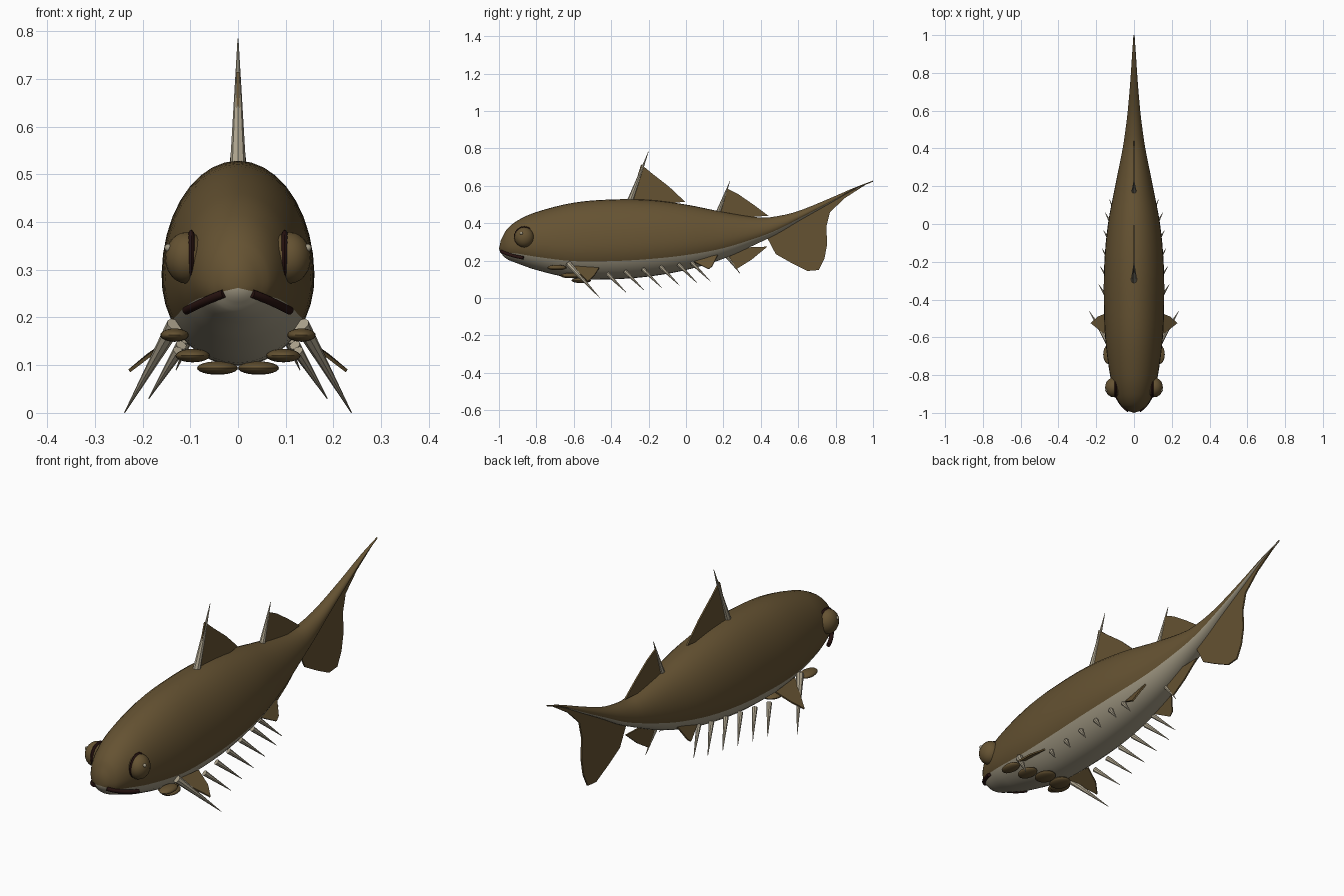
import bpy, bmesh, math
from mathutils import Vector

cube = bpy.data.objects.get("Cube")
if cube:
    bpy.data.objects.remove(cube, do_unlink=True)


def material(name, rgb):
    m = bpy.data.materials.new(name)
    m.use_nodes = True
    m.diffuse_color = (*rgb, 1)
    m.node_tree.nodes["Principled BSDF"].inputs["Base Color"].default_value = (*rgb, 1)
    return m


BROWN = material("brown skin", (0.13, 0.085, 0.032))
PALE = material("pale belly", (0.36, 0.32, 0.23))
BONE = material("bone spine", (0.42, 0.37, 0.27))
DARK = material("dark mouth", (0.02, 0.006, 0.005))


def finish(name, bm, *mats, smooth=True):
    bmesh.ops.recalc_face_normals(bm, faces=bm.faces)
    me = bpy.data.meshes.new(name)
    bm.to_mesh(me)
    bm.free()
    for m in mats:
        me.materials.append(m)
    ob = bpy.data.objects.new(name, me)
    bpy.context.collection.objects.link(ob)
    if smooth:
        bpy.ops.object.select_all(action="DESELECT")
        ob.select_set(True)
        bpy.context.view_layer.objects.active = ob
        bpy.ops.object.shade_smooth_by_angle(angle=math.radians(40))
    return ob


def ellipsoid(name, centre, size, mat):
    bm = bmesh.new()
    bmesh.ops.create_uvsphere(bm, u_segments=20, v_segments=12, radius=1)
    bmesh.ops.scale(bm, vec=size, verts=bm.verts)
    bmesh.ops.translate(bm, vec=centre, verts=bm.verts)
    return finish(name, bm, mat)


def spine(name, base, tip, radius):
    base, tip = Vector(base), Vector(tip)
    axis = tip - base
    bm = bmesh.new()
    bmesh.ops.create_cone(bm, cap_ends=True, segments=8, radius1=radius,
                          radius2=0.001, depth=axis.length)
    rot = axis.to_track_quat("Z", "Y").to_matrix()
    bmesh.ops.rotate(bm, matrix=rot, verts=bm.verts)
    bmesh.ops.translate(bm, vec=(base + tip) / 2, verts=bm.verts)
    return finish(name, bm, BONE, smooth=False)


def fin(name, points):
    bm = bmesh.new()
    bm.faces.new([bm.verts.new(p) for p in points])
    ob = finish(name, bm, BROWN, smooth=False)
    mod = ob.modifiers.new("thickness", "SOLIDIFY")
    mod.thickness, mod.offset = 0.007, 0
    return ob


def middle_fin(name, outline):
    return fin(name, [(0, y, z) for y, z in outline])


# Body stations: y, half width, bottom z, top z
STATIONS = [
    (-0.99, 0.03, 0.24, 0.31), (-0.96, 0.07, 0.21, 0.365),
    (-0.9, 0.1, 0.185, 0.415), (-0.8, 0.127, 0.15, 0.46),
    (-0.6, 0.153, 0.105, 0.51), (-0.4, 0.16, 0.1, 0.527),
    (-0.2, 0.157, 0.115, 0.525), (0, 0.138, 0.15, 0.5),
    (0.2, 0.1, 0.21, 0.46), (0.4, 0.06, 0.3, 0.43),
    (0.5, 0.045, 0.35, 0.44), (0.6, 0.033, 0.41, 0.465),
    (0.75, 0.02, 0.495, 0.525), (0.9, 0.01, 0.58, 0.59), (1, 0.003, 0.622, 0.628)]


def smooth_stations(rows, steps=4):
    out = []
    rows = [Vector(r) for r in rows]
    for i in range(len(rows) - 1):
        a, b = rows[i], rows[i + 1]
        before, after = rows[max(i - 1, 0)], rows[min(i + 2, len(rows) - 1)]
        span = b[0] - a[0]
        ta = (b - before) * (span / (b[0] - before[0]))
        tb = (after - a) * (span / (after[0] - a[0]))
        for k in range(steps):
            t = k / steps
            out.append(a * (2*t**3 - 3*t*t + 1) + ta * (t**3 - 2*t*t + t)
                       + b * (3*t*t - 2*t**3) + tb * (t**3 - t*t))
    return out + [rows[-1]]


# Each ring has corners on the line where the belly colour starts
EDGE, BACK, BELLY = math.radians(28), 24, 12
angles = [-EDGE + (math.pi + 2 * EDGE) * i / BACK for i in range(BACK)]
angles += [math.pi + EDGE + (math.pi - 2 * EDGE) * i / BELLY for i in range(BELLY)]
bm = bmesh.new()
rings = []
for y, w, lo, hi in smooth_stations(STATIONS):
    mid = lo + 0.43 * (hi - lo)
    rings.append([bm.verts.new((w * math.cos(a), y, mid + math.sin(a) *
                  (hi - mid if math.sin(a) > 0 else mid - lo))) for a in angles])
snout = bm.verts.new((0, -1, 0.262))
count = len(angles)
for i in range(count):
    j, colour = (i + 1) % count, int(i >= BACK)
    bm.faces.new((snout, rings[0][i], rings[0][j])).material_index = colour
    for r, s in zip(rings, rings[1:]):
        bm.faces.new((r[i], s[i], s[j], r[j])).material_index = colour
bm.faces.new(rings[-1])
finish("body", bm, BROWN, PALE)

# Fins and spines along the middle
middle_fin("front_dorsal_fin", [(-0.3, 0.52), (-0.24, 0.715), (-0.18, 0.665),
                                (-0.09, 0.595), (-0.005, 0.515), (-0.1, 0.505)])
spine("front_dorsal_spine", (0, -0.3, 0.515), (0, -0.2, 0.785), 0.017)
middle_fin("rear_dorsal_fin", [(0.17, 0.45), (0.22, 0.585), (0.28, 0.555),
                               (0.36, 0.5), (0.44, 0.44), (0.3, 0.43)])
spine("rear_dorsal_spine", (0, 0.17, 0.45), (0, 0.235, 0.625), 0.014)
middle_fin("anal_fin", [(0.2, 0.23), (0.27, 0.155), (0.35, 0.205),
                        (0.435, 0.275), (0.3, 0.27)])
spine("anal_spine", (0, 0.21, 0.235), (0, 0.29, 0.13), 0.011)
middle_fin("tail_fin", [(0.43, 0.33), (0.48, 0.235), (0.56, 0.19), (0.65, 0.145),
                        (0.71, 0.15), (0.74, 0.21), (0.755, 0.29), (0.75, 0.38),
                        (0.77, 0.46), (0.85, 0.535), (0.97, 0.612), (0.75, 0.51),
                        (0.6, 0.43)])

# Paired parts
for side, s in (("left", 1), ("right", -1)):
    ellipsoid(side + "_eye", (s * 0.108, -0.865, 0.325), (0.045, 0.052, 0.054), BROWN)
    ellipsoid(side + "_eye_glint", (s * 0.146, -0.88, 0.346), (0.008,) * 3, PALE)
    ellipsoid(side + "_eye_rim", (s * 0.098, -0.865, 0.328), (0.013, 0.055, 0.056), DARK)

    # Mouth line as a tube
    curve = bpy.data.curves.new(side + "_mouth", "CURVE")
    curve.dimensions, curve.bevel_depth, curve.use_fill_caps = "3D", 0.009, True
    path = curve.splines.new("NURBS")
    corners = [(0.03, -0.987, 0.25), (0.06, -0.968, 0.239),
               (0.088, -0.93, 0.225), (0.108, -0.87, 0.215)]
    path.points.add(len(corners) - 1)
    for p, (x, y, z) in zip(path.points, corners):
        p.co = (s * x, y, z, 1)
    path.use_endpoint_u = True
    curve.materials.append(DARK)
    bpy.context.collection.objects.link(bpy.data.objects.new(side + "_mouth", curve))

    # Throat plates
    for i, (x, y, z, w) in enumerate([(0.133, -0.69, 0.163, 0.03),
                                      (0.095, -0.62, 0.12, 0.036),
                                      (0.043, -0.56, 0.094, 0.043)]):
        ellipsoid(f"{side}_throat_plate_{i + 1}", (s * x, y, z), (w, 0.052, 0.014), BROWN)

    # Pectoral and pelvic fins with their spines
    fin(side + "_pectoral_fin", [(s * 0.12, -0.61, 0.17), (s * 0.228, -0.525, 0.088),
                                 (s * 0.19, -0.49, 0.12), (s * 0.125, -0.465, 0.16)])
    spine(side + "_pectoral_spine", (s * 0.133, -0.63, 0.185), (s * 0.238, -0.46, 0), 0.017)
    fin(side + "_pelvic_fin", [(s * 0.08, 0.03, 0.2), (s * 0.108, 0.12, 0.155),
                               (s * 0.105, 0.14, 0.17), (s * 0.075, 0.17, 0.23)])
    spine(side + "_pelvic_spine", (s * 0.085, 0.03, 0.19), (s * 0.13, 0.13, 0.09), 0.011)

    # Row of small belly spines
    for i in range(5):
        t = i / 4
        y, x, z = -0.42 + 0.38 * t, 0.125 - 0.025 * t, 0.13 + 0.05 * t
        spine(f"{side}_belly_spine_{i + 1}", (s * x, y, z),
              (s * (x + 0.062 - 0.01 * t), y + 0.1, z - 0.1), 0.012)
